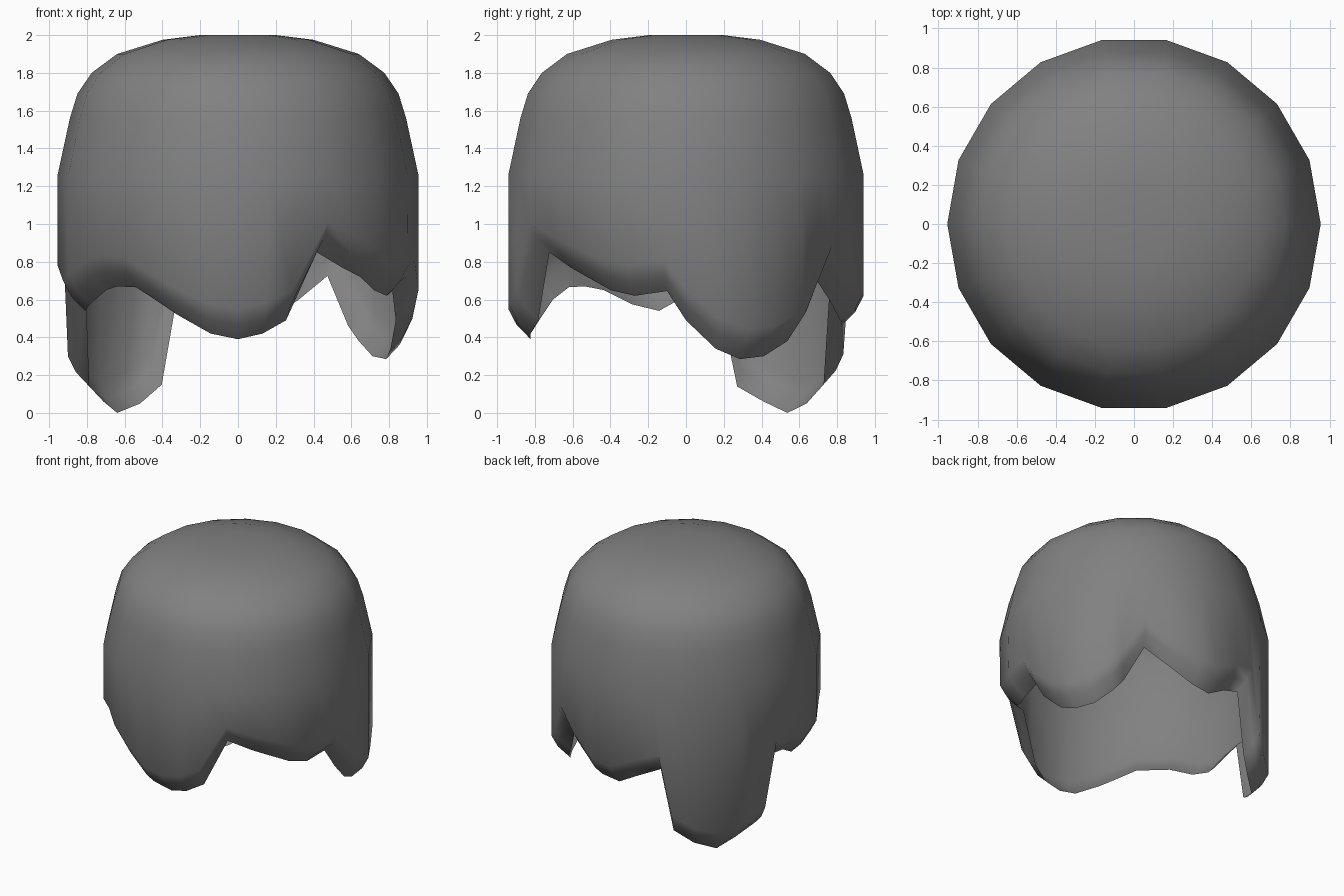
import bpy
import bmesh
from math import cos, sin, radians

cube = bpy.data.objects.get("Cube")
if cube:
    bpy.data.objects.remove(cube, do_unlink=True)


def make_material(name, value):
    material = bpy.data.materials.new(name)
    material.use_nodes = True
    colour = (value, value, value, 1)
    material.diffuse_color = colour
    material.node_tree.nodes["Principled BSDF"].inputs["Base Color"].default_value = colour
    return material


def on_polygon(radius, angle, height):
    """Point on an eighteen-sided outline at any angle in degrees."""
    scale = cos(radians(10)) / cos(radians(angle % 20 - 10))
    turn = radians(angle)
    return (radius * scale * cos(turn), radius * scale * sin(turn), height)


# Dome rings from the flat crown down to the straight wall: radius, height
dome_profile = [(.2, 2), (.4, 1.975), (.64, 1.9), (.775, 1.8),
                (.85, 1.69), (.89, 1.56), (.955, 1.26)]

# Dripping lower edge, one point for each column: angle, height
drip_edge = [
    (0, .49), (11, .34), (20, .285), (30, .3), (40, .38), (45, .46),
    (55, .725), (67, .6), (80, .48), (90, .46), (100, .54), (113, .62),
    (119, .15), (129, .05), (140, 0), (150, .06), (161, .14), (168, .62),
    (180, .62), (190, .54), (200, .575), (212, .65), (220, .67), (229, .665),
    (238, .6), (247, .52), (260, .42), (270, .39), (279, .42), (288, .49),
    (300, .85), (312, .77), (321, .72), (331, .65), (341, .62), (353, .645)]

# Rounded lip that curls inward to the edge: radius, rise above the edge
lip_profile = [(.955, .16), (.91, .075), (.835, 0)]

columns = len(drip_edge)
bm = bmesh.new()
rings = []

for radius, height in dome_profile:
    rings.append([bm.verts.new(on_polygon(radius, i * 360 / columns, height))
                  for i in range(columns)])
for radius, rise in lip_profile:
    rings.append([bm.verts.new(on_polygon(radius, angle, height + rise))
                  for angle, height in drip_edge])

# Crown, then bands of faces between neighbouring rings
bm.faces.new(rings[0])
for upper, lower in zip(rings, rings[1:]):
    for i in range(columns):
        j = (i + 1) % columns
        bm.faces.new((upper[i], lower[i], lower[j], upper[j]))

for face in bm.faces:
    face.smooth = True

mesh = bpy.data.meshes.new("dripping_cap")
bm.to_mesh(mesh)
bm.free()
mesh.materials.append(make_material("mid grey", .22))
cap = bpy.data.objects.new("dripping_cap", mesh)
bpy.context.collection.objects.link(cap)
